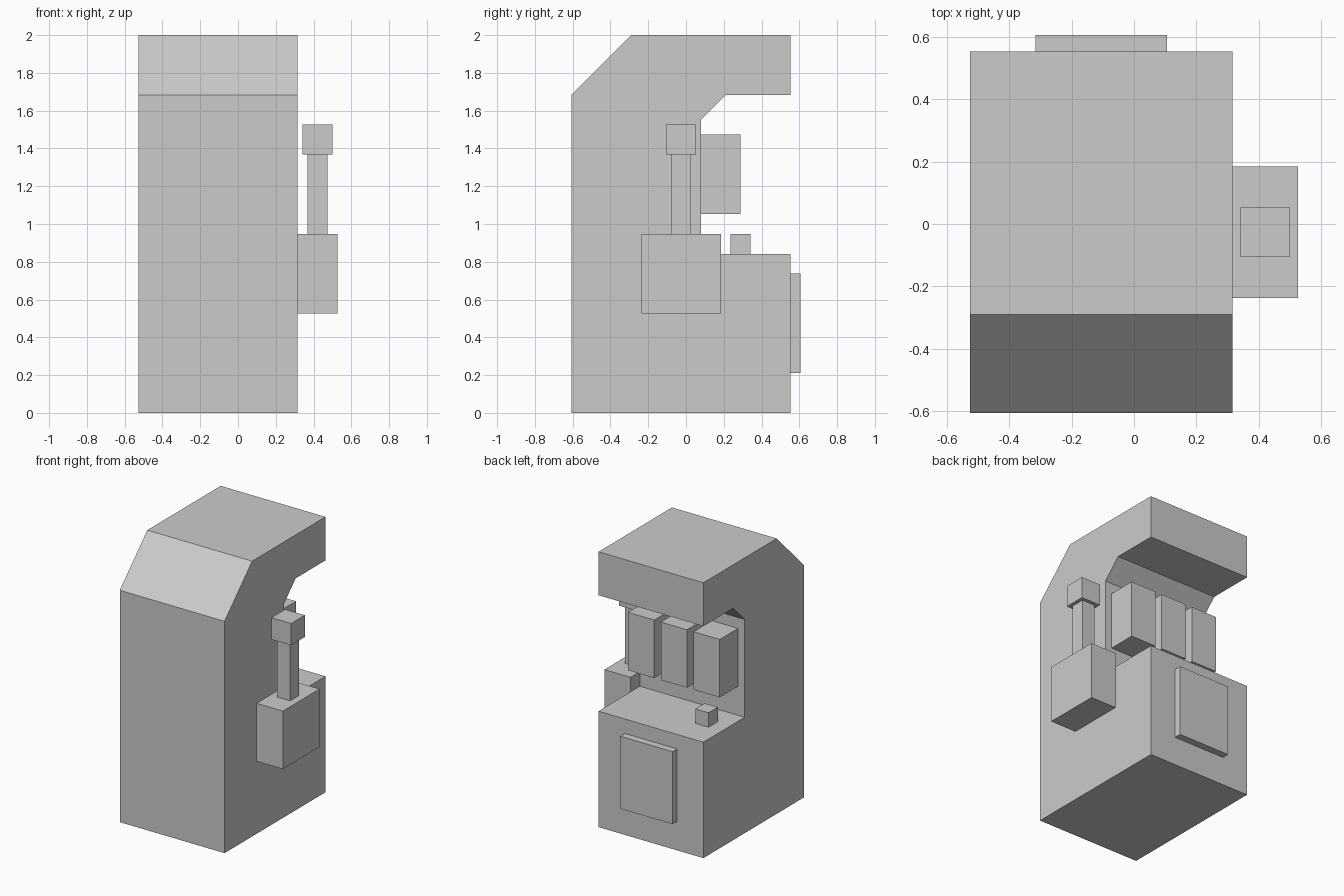
import bpy
import bmesh

if "Cube" in bpy.data.objects:
    bpy.data.objects.remove(bpy.data.objects["Cube"])

U = 1 / 19  # the model sits on a regular small grid


def extrude_x(name, profile, x0, x1):
    """Solid from a (y, z) profile swept along x."""
    bm = bmesh.new()
    face = bm.faces.new([bm.verts.new((x0, y, z)) for y, z in profile])
    res = bmesh.ops.extrude_face_region(bm, geom=[face])
    verts = [g for g in res["geom"] if isinstance(g, bmesh.types.BMVert)]
    bmesh.ops.translate(bm, verts=verts, vec=(x1 - x0, 0, 0))
    bmesh.ops.recalc_face_normals(bm, faces=bm.faces)
    mesh = bpy.data.meshes.new(name)
    bm.to_mesh(mesh)
    bm.free()
    obj = bpy.data.objects.new(name, mesh)
    bpy.context.collection.objects.link(obj)
    return obj


def box(name, x, y, z):
    """Box from (min, max) ranges in grid units."""
    (y0, y1), (z0, z1) = [[v * U for v in r] for r in (y, z)]
    return extrude_x(name, [(y0, z0), (y1, z0), (y1, z1), (y0, z1)],
                     x[0] * U, x[1] * U)


# Cabinet: chamfered shell with a display recess and overhanging top
cabinet = [(-11.5, 0), (10.5, 0), (10.5, 16), (1.5, 16), (1.5, 29.5),
           (4, 32), (10.5, 32), (10.5, 38), (-5.5, 38), (-11.5, 32)]
extrude_x("cabinet", [(y * U, z * U) for y, z in cabinet], -10 * U, 6 * U)

# Three reels in the recess
for i in range(3):
    x = -9 + 5 * i
    box(f"reel_{i + 1}", (x, x + 4), (1.5, 5.5), (20, 28))

# Button on the counter and panel on the lower cabinet
box("button", (-8, -6), (4.5, 6.5), (16, 18))
box("lower_panel", (-6, 2), (10.5, 11.5), (4, 14))

# Side lever
box("lever_housing", (6, 10), (-4.5, 3.5), (10, 18))
box("lever_arm", (7, 9), (-1.5, 0.5), (18, 26))
box("lever_knob", (6.5, 9.5), (-2, 1), (26, 29))
